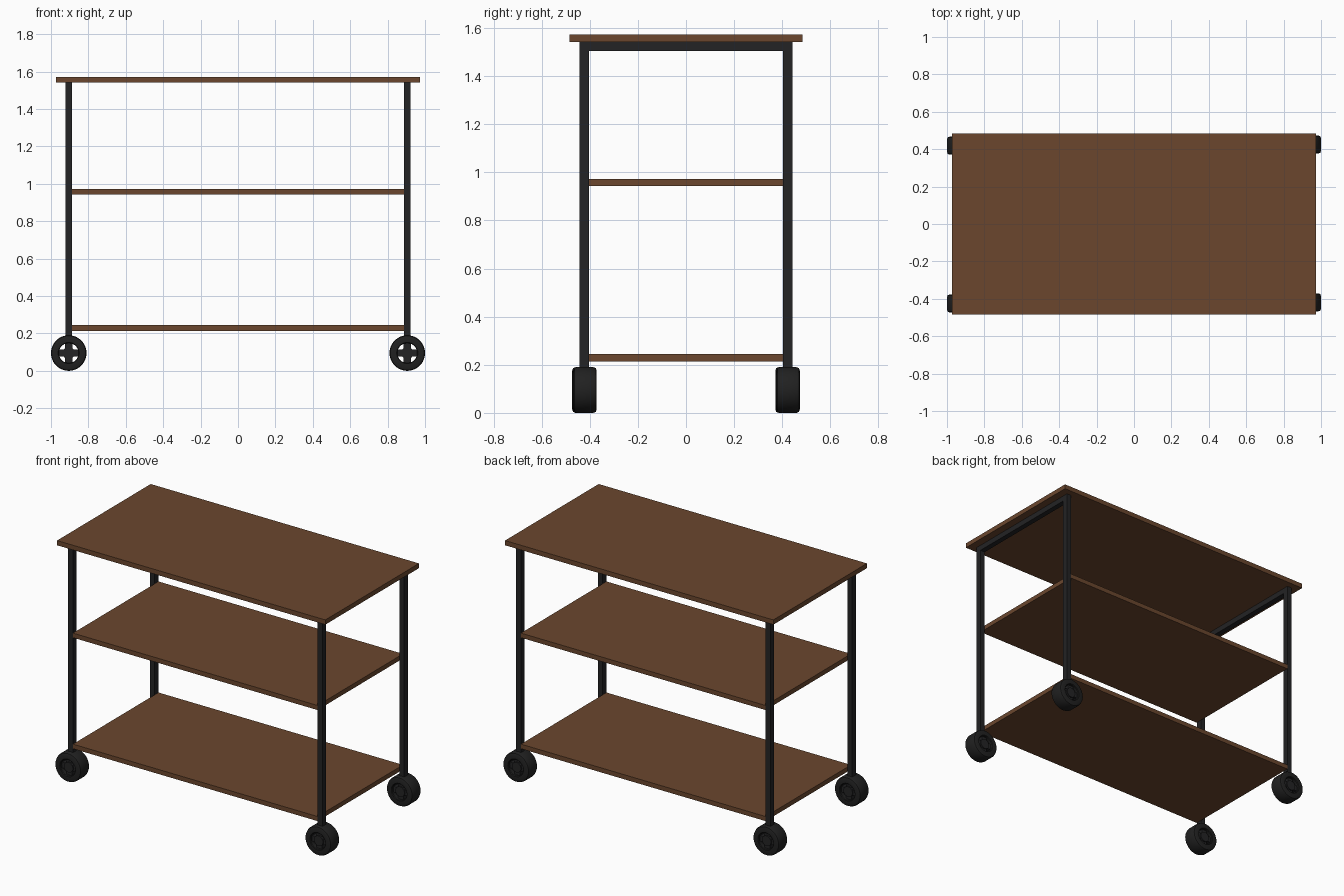
import bpy, bmesh, math
from mathutils import Matrix, Vector

if "Cube" in bpy.data.objects:
    bpy.data.objects.remove(bpy.data.objects["Cube"])


def material(name, rgb):
    m = bpy.data.materials.new(name)
    m.diffuse_color = (*rgb, 1)
    m.use_nodes = True
    m.node_tree.nodes["Principled BSDF"].inputs["Base Color"].default_value = m.diffuse_color
    return m


WOOD = material("brown wood", (0.145, 0.062, 0.027))
METAL = material("black metal", (0.017, 0.017, 0.018))
RUBBER = material("black rubber", (0.015, 0.015, 0.015))


def finish(bm, name, mat):
    bmesh.ops.recalc_face_normals(bm, faces=bm.faces)
    me = bpy.data.meshes.new(name)
    bm.to_mesh(me)
    bm.free()
    me.materials.append(mat)
    ob = bpy.data.objects.new(name, me)
    bpy.context.collection.objects.link(ob)
    return ob


def add_box(bm, centre, size):
    bmesh.ops.create_cube(bm, size=1, matrix=Matrix.Translation(centre) @ Matrix.Diagonal((*size, 1)))


def box(name, lo, hi, mat):
    bm = bmesh.new()
    lo, hi = Vector(lo), Vector(hi)
    add_box(bm, (lo + hi) / 2, hi - lo)
    return finish(bm, name, mat)


# Wooden boards: overhanging top, two shelves held between the end frames
box("top_board", (-0.973, -0.485, 1.541), (0.973, 0.485, 1.572), WOOD)
box("middle_shelf", (-0.887, -0.443, 0.942), (0.887, 0.443, 0.972), WOOD)
box("bottom_shelf", (-0.887, -0.443, 0.214), (0.887, 0.443, 0.244), WOOD)

# End frames: two posts and a top crossbar on each side
for sx, side in ((-1, "left"), (1, "right")):
    x0, x1 = sorted((sx * 0.887, sx * 0.922))
    for sy, end in ((-1, "front"), (1, "back")):
        y0, y1 = sorted((sy * 0.404, sy * 0.443))
        box(f"{end}_{side}_post", (x0, y0, 0.17), (x1, y1, 1.541), METAL)
    box(f"{side}_crossbar", (x0, -0.404, 1.505), (x1, 0.404, 1.541), METAL)

# Tyre profile as (radius, depth), turned around the y axis
R, HALF, INNER = 0.095, 0.048, 0.053
TYRE = [(INNER, -HALF + 0.004), (INNER + 0.004, -HALF), (R - 0.014, -HALF),
        (R - 0.004, -HALF + 0.004), (R, -HALF + 0.014), (R, HALF - 0.014),
        (R - 0.004, HALF - 0.004), (R - 0.014, HALF), (INNER + 0.004, HALF),
        (INNER, HALF - 0.004)]


def wheel(name, x, y):
    bm = bmesh.new()
    n = 48
    rings = []
    for i in range(n):
        a = 2 * math.pi * i / n
        rings.append([bm.verts.new((r * math.cos(a), d, r * math.sin(a))) for r, d in TYRE])
    for i in range(n):
        p, q = rings[i], rings[(i + 1) % n]
        for j in range(len(TYRE)):
            k = (j + 1) % len(TYRE)
            bm.faces.new((p[j], p[k], q[k], q[j]))
    tyre = finish(bm, name + "_tyre", RUBBER)
    # hub with four spokes, leaving open corners
    bm = bmesh.new()
    bmesh.ops.create_cone(bm, cap_ends=True, segments=32, radius1=0.033, radius2=0.033,
                          depth=0.08, matrix=Matrix.Rotation(math.pi / 2, 4, 'X'))
    add_box(bm, (0, 0, 0), (0.11, 0.066, 0.038))
    add_box(bm, (0, 0, 0), (0.038, 0.064, 0.11))
    hub = finish(bm, name + "_hub", METAL)
    for ob in (tyre, hub):
        ob.location = (x, y, R)
        bpy.ops.object.select_all(action='DESELECT')
        ob.select_set(True)
        bpy.context.view_layer.objects.active = ob
        bpy.ops.object.shade_smooth_by_angle(angle=math.radians(35))


# Four wheels under the posts
for sx, side in ((-1, "left"), (1, "right")):
    for sy, end in ((-1, "front"), (1, "back")):
        offset = 0.425 if sx == sy else 0.419
        wheel(f"{end}_{side}_wheel", sx * 0.905, sy * offset)
